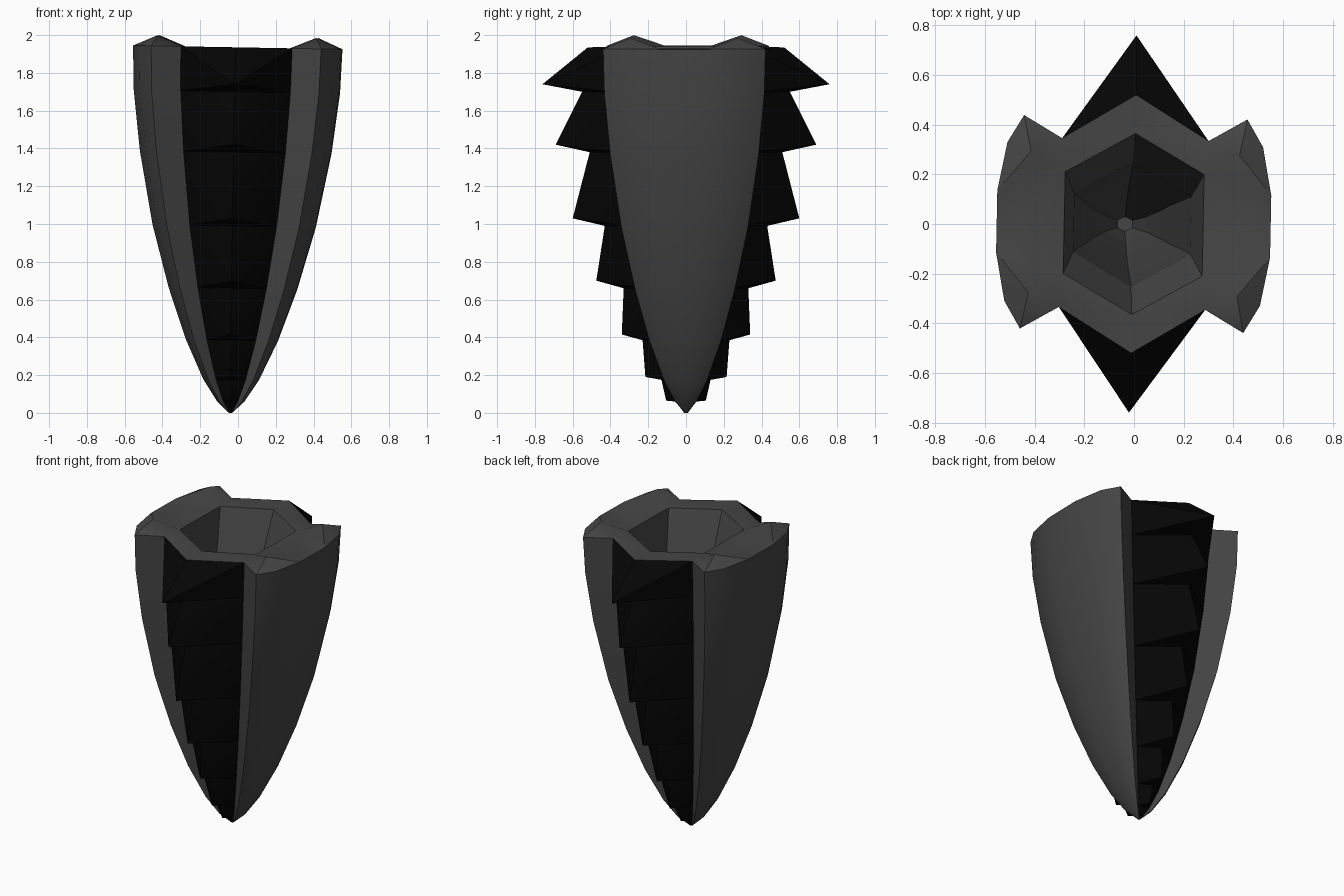
import bpy, bmesh, math
from mathutils import Matrix, Vector

if "Cube" in bpy.data.objects:
    bpy.data.objects.remove(bpy.data.objects["Cube"])

# stations from rim to tip: z, plan scale, ridge y, (lip y, lip z) of the scale above
STATIONS = [
    (1.935, 1.0, .52, None), (1.70, .985, .55, (.76, 1.74)),
    (1.38, .915, .51, (.69, 1.42)), (.99, .78, .43, (.60, 1.03)),
    (.66, .615, .33, (.475, .70)), (.385, .44, .23, (.34, .415)),
    (.175, .265, .13, (.215, .19)), (.06, .13, .055, (.105, .065)),
    (0, .015, .01, None)]
SIDE = [(.295, .34), (.45, .43), (.515, .32), (.552, .125)]
SIDE += [(x, -y) for x, y in reversed(SIDE)]
# hollow: z, corner x, corner y, ridge y
HOLLOW = [(1.935, .28, .205, .365), (1.65, .235, .115, .25), (1.35, .21, .10, .215),
          (.99, .17, .08, .18), (.66, .13, .055, .13), (.385, .08, .03, .08),
          (.2, .03, .015, .03)]
TWIST = Matrix.Rotation(-.02, 3, 'Z')


def axis(z):
    return Vector((-.04 + .02 * z, 0, z))      # slightly leaning centre line


def pt(x, y, z):
    return TWIST @ Vector((x, y, -.018 * x)) + axis(z)


def material(name, v):
    m = bpy.data.materials.new(name)
    m.diffuse_color = (v, v, v, 1)
    m.use_nodes = True
    m.node_tree.nodes["Principled BSDF"].inputs["Base Color"].default_value = m.diffuse_color
    return m


def build(name, faces, mat, facing, smooth=0):
    """Weld faces into an object; facing is 'out', 'in' or 'up'."""
    bm = bmesh.new()
    for pts in faces:
        f = bm.faces.new([bm.verts.new(p) for p in pts])
        f.normal_update()
        c = f.calc_center_median()
        d = c - axis(c.z)
        d.z = 0
        ref = Vector((0, 0, 1)) if facing == 'up' else d if facing == 'out' else -d
        if f.normal.dot(ref) < 0:
            f.normal_flip()
    bmesh.ops.remove_doubles(bm, verts=bm.verts, dist=.0005)
    me = bpy.data.meshes.new(name)
    bm.to_mesh(me)
    bm.free()
    me.materials.append(mat)
    ob = bpy.data.objects.new(name, me)
    bpy.context.collection.objects.link(ob)
    if smooth:
        bpy.context.view_layer.objects.active = ob
        ob.select_set(True)
        bpy.ops.object.shade_smooth_by_angle(angle=math.radians(smooth))
        ob.select_set(False)


def loft(rings, closed):
    out = []
    for a, b in zip(rings, rings[1:]):
        n = len(a)
        for i in range(n if closed else n - 1):
            j = (i + 1) % n
            out.append((a[i], a[j], b[j], b[i]))
    return out


grey, black = material("dark_grey", .06), material("black", .0015)

# curved side shells
for sx, side in ((1, "right"), (-1, "left")):
    rings = [[pt(sx * x * s, y * s, z) for x, y in SIDE] for z, s, _, _ in STATIONS]
    build(side + "_shell", loft(rings, False), grey, 'out', 30)

# overlapping pointed scales, front and back
for sy, side in ((-1, "front"), (1, "back")):
    faces = []
    for (z0, s0, y0, _), (z1, s1, y1, lip) in zip(STATIONS, STATIONS[1:]):
        lip = lip or (y1, z1)
        tip, ridge0, ridge1 = pt(0, sy * lip[0], lip[1]), pt(0, sy * y0, z0), pt(0, sy * y1, z1)
        for sx in (-1, 1):
            n0 = pt(sx * .295 * s0, sy * .34 * s0, z0)
            n1 = pt(sx * .295 * s1, sy * .34 * s1, z1)
            faces += [(n0, ridge0, tip), (n0, tip, n1)]
            if lip[0] != y1:
                faces.append((n1, tip, ridge1))
    build(side + "_scales", faces, black, 'out', 40)

# hexagonal hollow
rings = [[pt(*p, z) for p in ((0, r), (x, y), (x, -y), (0, -r), (-x, -y), (-x, y))]
         for z, x, y, r in HOLLOW]
build("inner_cup", loft(rings, True), grey, 'in')
build("cup_floor", [rings[-1]], grey, 'up')

# rim with four raised corner peaks
Z = STATIONS[0][0]
faces = []
for sx in (-1, 1):
    inner = [pt(sx * .28, y, Z) for y in (.205, -.205)]
    mid = [pt(sx * SIDE[3][0], y, Z) for y in (.125, -.125)]
    faces.append((inner[0], mid[0], mid[1], inner[1]))
    for k, sy in enumerate((1, -1)):
        notch, corner, p2 = [pt(sx * x, sy * y, Z) for x, y in SIDE[:3]]
        peak = pt(sx * .42, sy * .285, 1.992)
        i, m = inner[k], mid[k]
        faces += [(notch, corner, peak), (corner, p2, peak), (peak, p2, m),
                  (notch, peak, i), (i, peak, m),
                  (notch, i, pt(0, sy * .365, Z), pt(0, sy * .52, Z))]
build("rim", faces, grey, 'up', 35)
